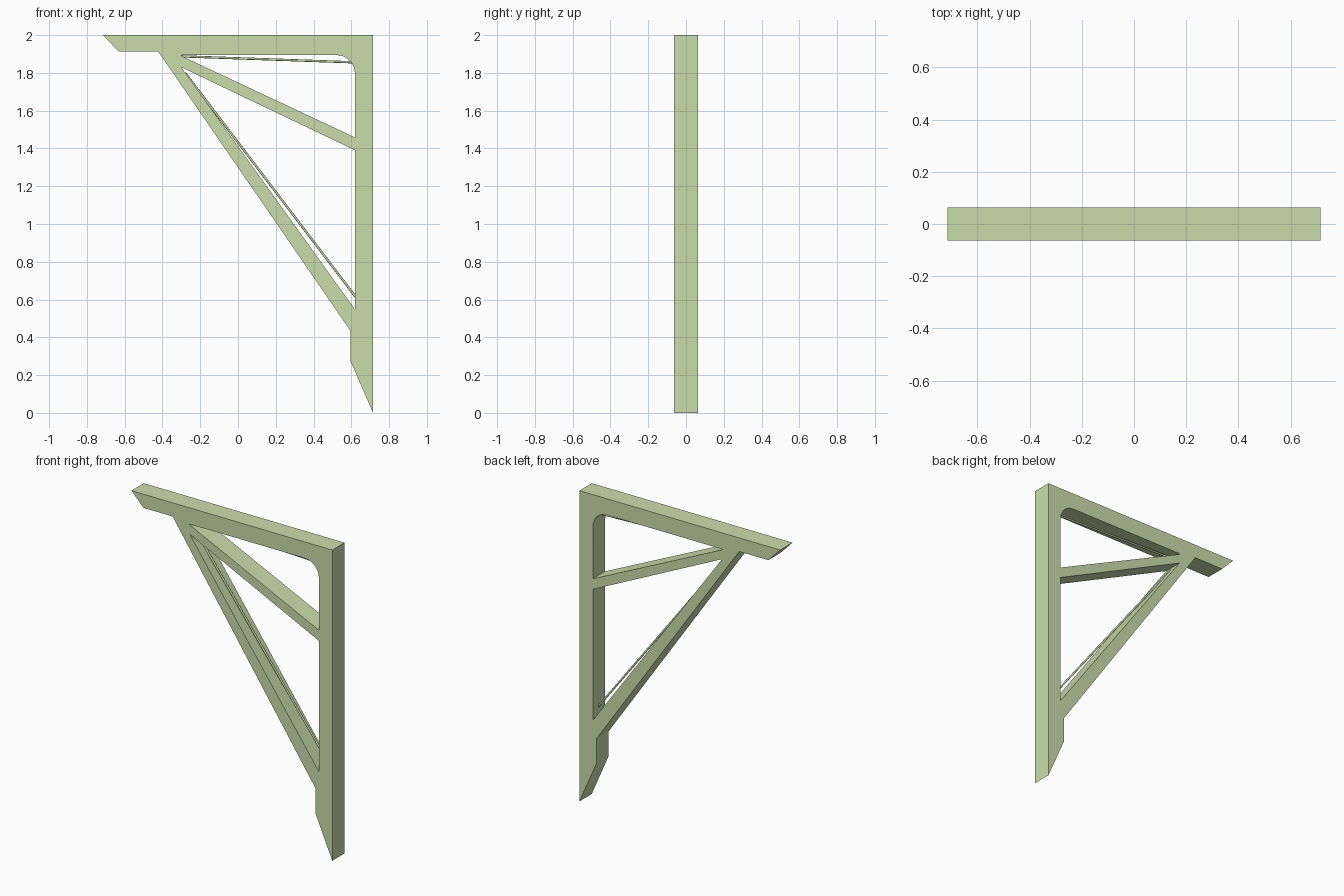
import bpy, math
from mathutils import Vector

if "Cube" in bpy.data.objects:
    bpy.data.objects.remove(bpy.data.objects["Cube"])

HALF = 0.0625  # half thickness of the bracket

mat = bpy.data.materials.new("pale_green")
mat.diffuse_color = (0.60, 0.72, 0.41, 1)
mat.use_nodes = True
mat.node_tree.nodes["Principled BSDF"].inputs["Base Color"].default_value = mat.diffuse_color


def outline(curve, pts):
    s = curve.splines.new('POLY')
    s.points.add(len(pts) - 1)
    for p, (x, z) in zip(s.points, pts):
        p.co = (x, z, 0, 1)
    s.use_cyclic_u = True


def activate(ob):
    bpy.ops.object.select_all(action='DESELECT')
    ob.select_set(True)
    bpy.context.view_layer.objects.active = ob


def wire(name, a, b, r=0.006):
    a, b = Vector(a), Vector(b)
    d = b - a
    bpy.ops.mesh.primitive_cylinder_add(vertices=8, radius=r, depth=d.length,
                                        location=(a + b) / 2,
                                        rotation=d.to_track_quat('Z', 'Y').to_euler())
    ob = bpy.context.object
    ob.name = name
    ob.data.materials.append(mat)
    bpy.ops.object.shade_smooth_by_angle(angle=math.radians(50))


# bracket frame: one outline with two openings
curve = bpy.data.curves.new("bracket_frame", 'CURVE')
curve.dimensions = '2D'
curve.fill_mode = 'BOTH'
curve.extrude = HALF
outline(curve, [(-0.715, 2), (-0.63, 1.912), (-0.422, 1.912), (0.595, 0.435),
                (0.595, 0.275), (0.715, 0), (0.715, 2)])

# upper opening with rounded corner
arc = [(0.52 + 0.1 * math.sin(t), 1.795 + 0.1 * math.cos(t))
       for t in (math.pi / 2 * i / 5 for i in range(6))]
outline(curve, [(-0.30, 1.895)] + arc + [(0.62, 1.458), (-0.30, 1.89)])

# lower triangular opening
outline(curve, [(-0.30, 1.83), (0.62, 1.39), (0.62, 0.547)])

frame = bpy.data.objects.new("bracket_frame", curve)
bpy.context.collection.objects.link(frame)
frame.rotation_euler = (math.pi / 2, 0, 0)
activate(frame)
bpy.ops.object.convert(target='MESH')
frame = bpy.context.object
bpy.ops.object.mode_set(mode='EDIT')
bpy.ops.mesh.select_all(action='SELECT')
bpy.ops.mesh.remove_doubles(threshold=0.0005)
bpy.ops.mesh.normals_make_consistent(inside=False)
bpy.ops.object.mode_set(mode='OBJECT')
bpy.ops.object.transform_apply(rotation=True)
frame.data.materials.clear()
frame.data.materials.append(mat)
bpy.ops.object.shade_smooth_by_angle(angle=math.radians(30))

# thin tension wires in the middle of each opening
wire("upper_wire", (-0.31, 0, 1.888), (0.64, 0, 1.855))
wire("lower_wire", (-0.28, 0, 1.80), (0.635, 0, 0.598))
